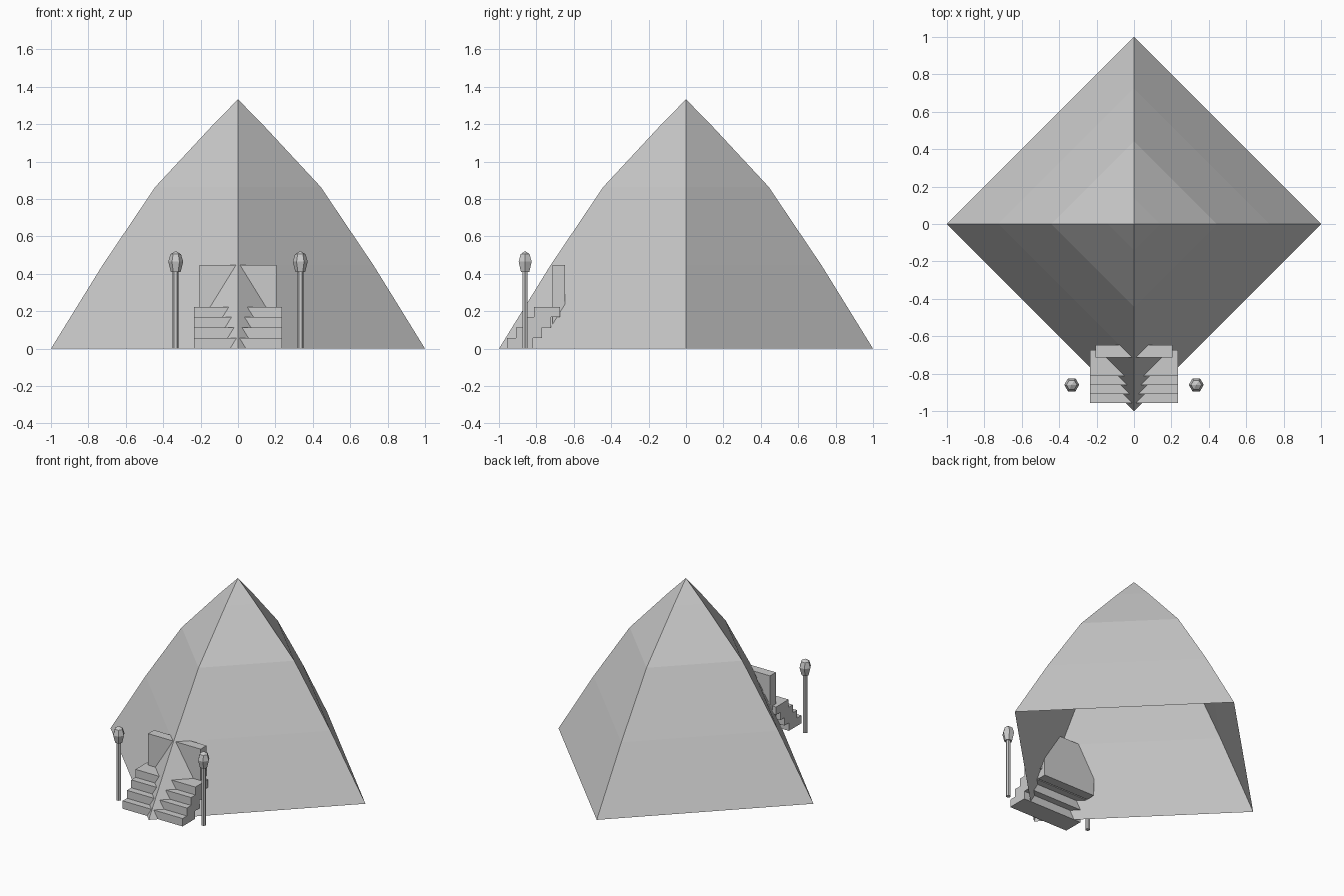
import bpy, bmesh, math

if "Cube" in bpy.data.objects:
    bpy.data.objects.remove(bpy.data.objects["Cube"], do_unlink=True)

grey = bpy.data.materials.new("light_grey")
grey.use_nodes = True
colour = (0.6, 0.6, 0.6, 1)
grey.diffuse_color = colour
grey.node_tree.nodes["Principled BSDF"].inputs["Base Color"].default_value = colour


def finish(name, bm):
    mesh = bpy.data.meshes.new(name)
    bm.to_mesh(mesh)
    bm.free()
    mesh.materials.append(grey)
    obj = bpy.data.objects.new(name, mesh)
    bpy.context.collection.objects.link(obj)
    return obj


def lathe(name, profile, sides, x=0, y=0, close_base=True):
    """Stack rings of (radius, height); a zero radius becomes a point."""
    bm = bmesh.new()
    rings = []
    for r, z in profile:
        count = sides if r > 0 else 1
        turn = math.tau / sides
        rings.append([bm.verts.new((x + r * math.cos(i * turn), y + r * math.sin(i * turn), z))
                      for i in range(count)])
    for low, high in zip(rings, rings[1:]):
        for i in range(sides):
            j = (i + 1) % sides
            if len(high) == 1:
                bm.faces.new((low[i], low[j], high[0]))
            else:
                bm.faces.new((low[i], low[j], high[j], high[i]))
    if close_base:
        bm.faces.new(rings[0][::-1])
    return finish(name, bm)


def extrude_profile(name, points, half_width):
    """Extrude a (y, z) outline across x."""
    bm = bmesh.new()
    face = bm.faces.new([bm.verts.new((-half_width, y, z)) for y, z in points])
    new = bmesh.ops.extrude_face_region(bm, geom=[face])["geom"]
    bmesh.ops.translate(bm, vec=(2 * half_width, 0, 0),
                        verts=[v for v in new if isinstance(v, bmesh.types.BMVert)])
    bmesh.ops.recalc_face_normals(bm, faces=bm.faces)
    return finish(name, bm)


# Hollow four-sided tent, open underneath
lathe("tent_shell", [(1, 0), (0.725, 0.445), (0.442, 0.865), (0.14, 1.19), (0, 1.333)],
      4, close_base=False)

# Door slab set into the front corner
extrude_profile("door_slab", [(-0.713, 0.112), (-0.647, 0.112), (-0.647, 0.447), (-0.713, 0.447)], 0.206)

# Stairs: stepped above and below
rise, run, depth, front = 0.056, 0.048, 0.14, -0.957
upper, lower = [], []
for i in range(4):
    y = front + run * i
    upper += [(y, rise * i), (y, rise * (i + 1))]
    lower += [(y + depth, rise * i), (y + depth, rise * (i + 1))]
extrude_profile("stairs", upper + lower[::-1], 0.235)

# Lamp posts on both sides of the stairs
for side, x in (("left", 0.333), ("right", -0.333)):
    lathe(side + "_lamp_post", [(0.016, 0), (0.016, 0.43), (0, 0.43)], 6, x, -0.86)
    lathe(side + "_lamp_head", [(0.026, 0.41), (0.04, 0.465), (0.028, 0.505), (0, 0.522)],
          6, x, -0.86)
